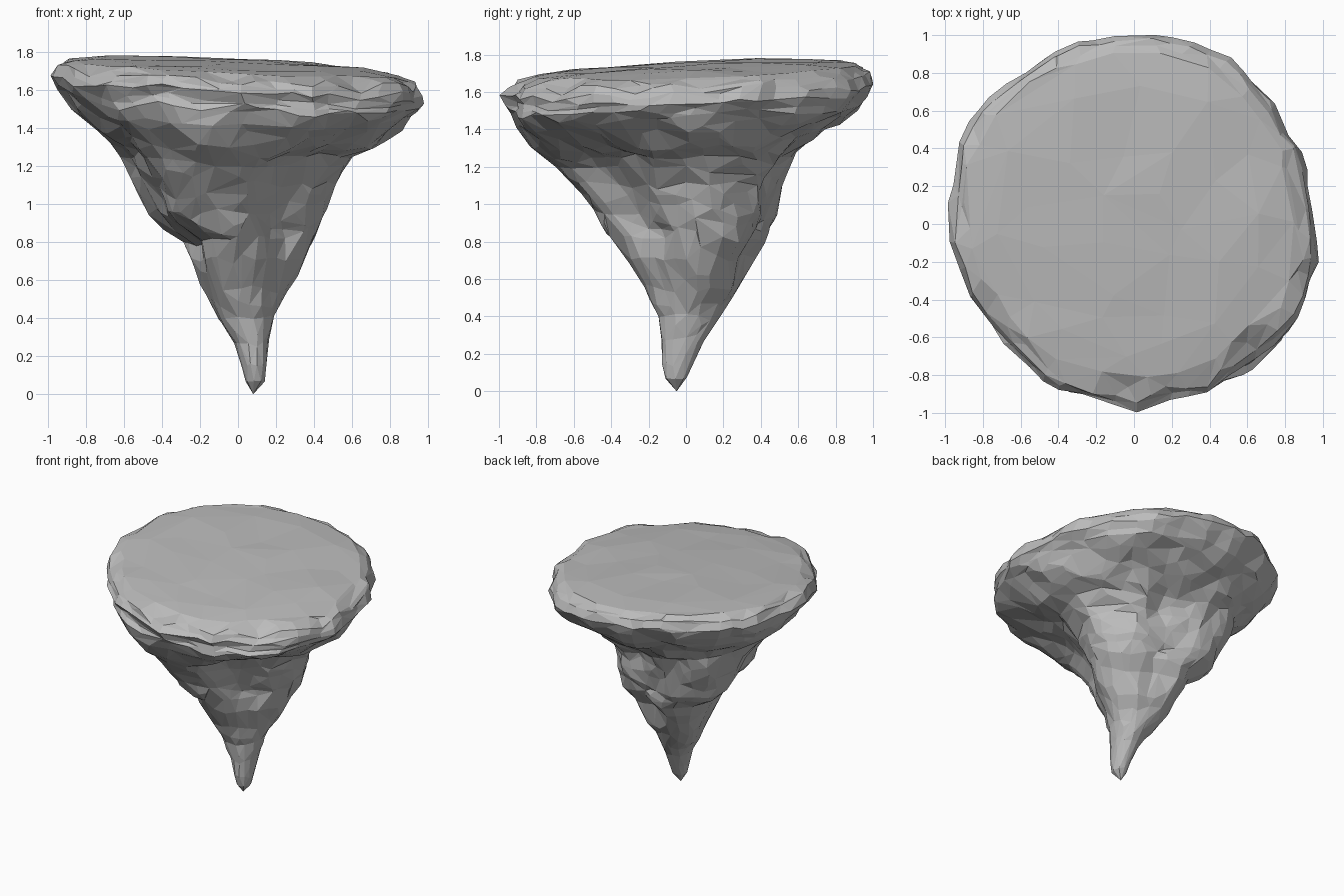
import bpy
import bmesh
from math import sin, cos, pi, radians, exp
from mathutils import Vector, noise

cube = bpy.data.objects.get("Cube")
if cube:
    bpy.data.objects.remove(cube, do_unlink=True)

SEGMENTS = 60
STEPS = 3

# Outline at each height: z, x min, x max, y min, y max
OUTLINE = [
    (.07, .04, .14, -.11, 0),
    (.15, .02, .15, -.13, .04),
    (.27, -.02, .16, -.13, .1),
    (.4, -.1, .19, -.15, .19),
    (.55, -.19, .27, -.22, .28),
    (.8, -.29, .4, -.39, .42),
    (.95, -.47, .46, -.49, .49),
    (1.1, -.54, .52, -.61, .51),
    (1.25, -.61, .61, -.75, .57),
    (1.32, -.66, .75, -.84, .63),
    (1.41, -.77, .88, -.91, .76),
    (1.5, -.89, .94, -.95, .92),
    (1.57, -.96, .98, -.98, .98),
    (1.62, -.985, .97, -1, 1),
    (1.68, -.95, .92, -.91, .98),
    (1.715, -.88, .84, -.8, .91),
    (1.735, -.72, .68, -.62, .73),
    (1.745, -.45, .42, -.38, .45),
    (1.75, -.2, .2, -.18, .2),
]
# Plate radius every thirty degrees from +x
PLATE = [.96, .95, 1.01, 1, 1, 1.02, .97, .93, .96, .94, .96, .99]


def smoothstep(low, high, value):
    t = min(max((value - low) / (high - low), 0), 1)
    return t * t * (3 - 2 * t)


def rescale(values, low, high):
    a, b = min(values), max(values)
    return [low + (v - a) / (b - a) * (high - low) for v in values]


def plate_radius(angle):
    u = angle / (2 * pi) * len(PLATE)
    i = int(u)
    a, b = PLATE[i % len(PLATE)], PLATE[(i + 1) % len(PLATE)]
    return a + (b - a) * (u - i)


def ring(z, x0, x1, y0, y1):
    """Three-lobed stem section that turns into a round, tilted plate."""
    lobes = .17 * smoothstep(.25, .8, z) * (1 - smoothstep(1.15, 1.5, z))
    plate = smoothstep(1.25, 1.55, z)
    tilt = smoothstep(1.4, 1.65, z)
    lip = .06 * smoothstep(1.5, 1.57, z) * (1 - smoothstep(1.64, 1.69, z))
    top = smoothstep(1.69, 1.73, z)
    rough = (.032 * smoothstep(0, .8, z) + .006) * (1 - top)
    points = []
    for i in range(SEGMENTS):
        a = 2 * pi * i / SEGMENTS
        r = 1 + lobes * cos(3 * (a - radians(15))) + plate * (plate_radius(a) - 1)
        # Pointed lip on the front rim
        r += lip * exp(-((a - radians(272)) / .08) ** 2)
        p = Vector(((x0 + x1) / 2 + r * cos(a) * (x1 - x0) / 2,
                    (y0 + y1) / 2 + r * sin(a) * (y1 - y0) / 2, z))
        p += noise.noise_vector(p * 5) * rough
        p += noise.noise_vector(p * 12) * rough * .35
        points.append(p)
    xs = rescale([p.x for p in points], x0, x1)
    ys = rescale([p.y for p in points], y0, y1)
    for p, x, y in zip(points, xs, ys):
        p.x, p.y = x, y
        p.z += tilt * (.035 * y - .045 * x)
        p.z += noise.noise(p * 2.5) * .015 * top
    return points


# Rock body lofted through the outline
bm = bmesh.new()
rows = []
for low, high in zip(OUTLINE, OUTLINE[1:]):
    for s in range(STEPS):
        t = s / STEPS
        rows.append([a + (b - a) * t for a, b in zip(low, high)])
rows.append(OUTLINE[-1])
loops = [[bm.verts.new(p) for p in ring(*row)] for row in rows]
for lower, upper in zip(loops, loops[1:]):
    for i in range(SEGMENTS):
        j = (i + 1) % SEGMENTS
        bm.faces.new((lower[i], lower[j], upper[j], upper[i]))

# Pointed foot and closed top
tip = bm.verts.new((.08, -.05, 0))
crown = bm.verts.new((0, 0, 1.75))
for i in range(SEGMENTS):
    j = (i + 1) % SEGMENTS
    bm.faces.new((tip, loops[0][j], loops[0][i]))
    bm.faces.new((crown, loops[-1][i], loops[-1][j]))
bmesh.ops.recalc_face_normals(bm, faces=bm.faces)

mesh = bpy.data.meshes.new("floating_rock")
bm.to_mesh(mesh)
bm.free()
rock = bpy.data.objects.new("floating_rock", mesh)
bpy.context.collection.objects.link(rock)

# Irregular flat facets
facets = rock.modifiers.new("facets", 'DECIMATE')
facets.ratio = .22

stone = bpy.data.materials.new("stone grey")
stone.use_nodes = True
grey = (.5, .5, .5, 1)
stone.diffuse_color = grey
stone.node_tree.nodes["Principled BSDF"].inputs["Base Color"].default_value = grey
mesh.materials.append(stone)
